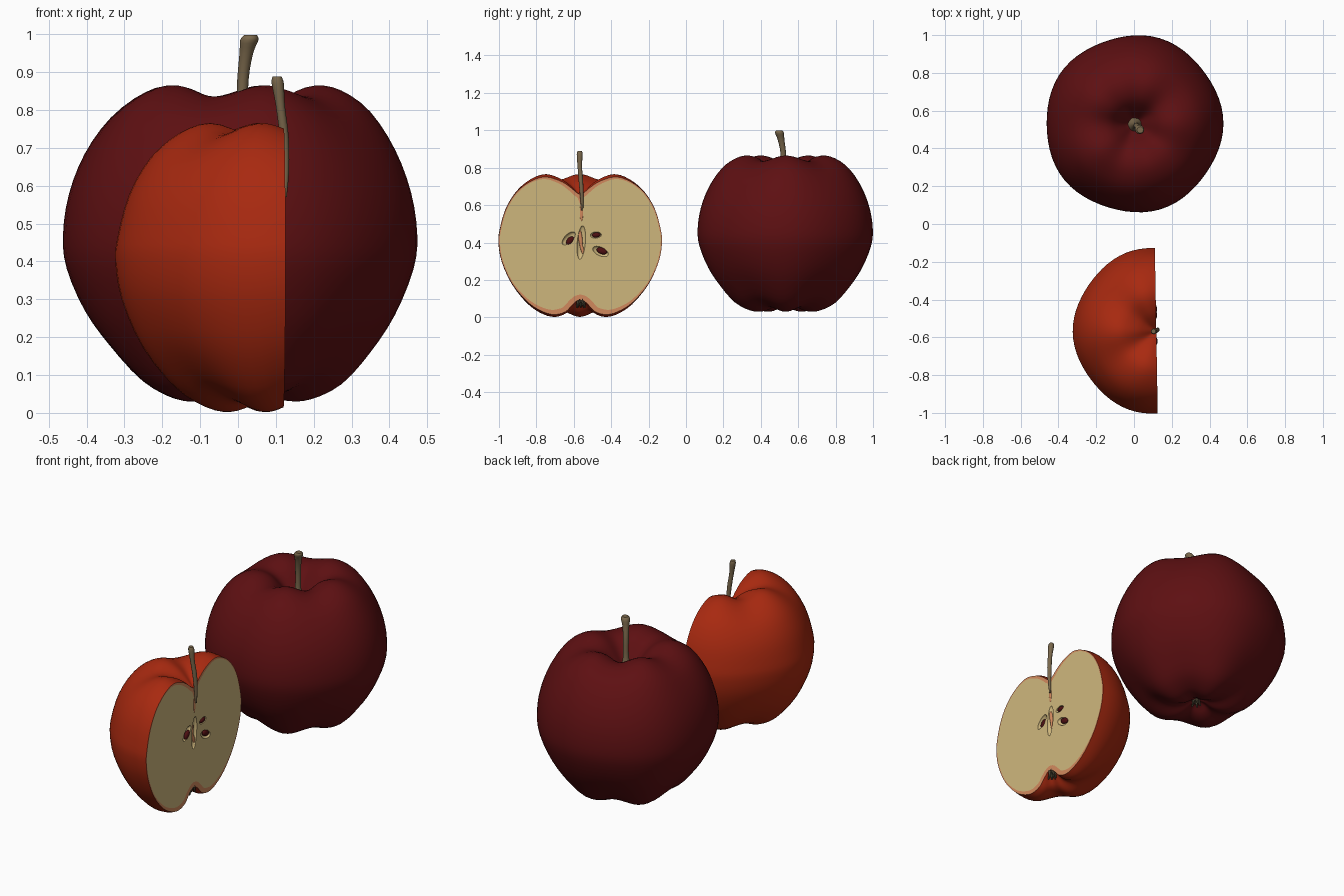
import bpy, bmesh, math
from mathutils import Vector, Matrix

if "Cube" in bpy.data.objects:
    bpy.data.objects.remove(bpy.data.objects["Cube"])


def mat(name, rgb):
    m = bpy.data.materials.new(name)
    m.diffuse_color = (*rgb, 1)
    m.use_nodes = True
    m.node_tree.nodes["Principled BSDF"].inputs["Base Color"].default_value = m.diffuse_color
    return m


DARK_RED = mat("dark red skin", (0.11, 0.005, 0.006))
ORANGE_RED = mat("orange red skin", (0.39, 0.022, 0.005))
FLESH = mat("cream flesh", (0.62, 0.47, 0.205))
SALMON = mat("salmon rind", (0.64, 0.25, 0.11))
STEM = mat("stem brown", (0.19, 0.135, 0.07))
SEED = mat("seed red", (0.075, 0.005, 0.006))
CALYX = mat("dried calyx", (0.075, 0.06, 0.035))


def smooth(obj, angle=35):
    bpy.ops.object.select_all(action='DESELECT')
    obj.select_set(True)
    bpy.context.view_layer.objects.active = obj
    bpy.ops.object.shade_smooth_by_angle(angle=math.radians(angle))


def finish(bm, name, mats, parent=None):
    bmesh.ops.recalc_face_normals(bm, faces=bm.faces)
    me = bpy.data.meshes.new(name)
    bm.to_mesh(me)
    bm.free()
    for m in mats:
        me.materials.append(m)
    o = bpy.data.objects.new(name, me)
    bpy.context.collection.objects.link(o)
    o.parent = parent
    smooth(o)
    return o


def spline(pts, n=3):
    """Catmull-Rom smoothing of a path."""
    p = [Vector(q) for q in pts]
    p = [2 * p[0] - p[1]] + p + [2 * p[-1] - p[-2]]
    out = []
    for a, b, c, d in zip(p, p[1:], p[2:], p[3:]):
        for k in range(n):
            t = k / n
            out.append(0.5 * (2 * b + (c - a) * t + (2 * a - 5 * b + 4 * c - d) * t * t
                              + (3 * b - a - 3 * c + d) * t ** 3))
    return out + [p[-2]]


def fruit(profile, lobe, a0, a1, segs):
    """Lathe with five soft lobes; returns the bmesh and its columns of vertices."""
    bm = bmesh.new()
    prof = spline(profile)
    R = max(p.x for p in prof)
    zmid = (max(p.y for p in prof) + min(p.y for p in prof)) / 2
    top = bm.verts.new((0, 0, prof[0].y))
    bottom = bm.verts.new((0, 0, prof[-1].y))
    full = a1 - a0 > 359
    cols = []
    for i in range(segs if full else segs + 1):
        a = math.radians(a0 + (a1 - a0) * i / segs)
        c = math.cos(5 * (a - math.radians(lobe)))
        col = [top]
        for r, z in prof[1:-1]:
            w = math.sin(math.pi * min(1, r / R))
            z2 = z + 0.015 * c * w * (1 if z > zmid else -1)
            r2 = r * (1 + 0.012 * c)
            col.append(bm.verts.new((r2 * math.cos(a), r2 * math.sin(a), z2)))
        cols.append(col + [bottom])
    for A, B in zip(cols, cols[1:] + (cols[:1] if full else [])):
        for k in range(len(A) - 1):
            q = list(dict.fromkeys((A[k], A[k + 1], B[k + 1], B[k])))
            bm.faces.new(q)
    return bm, cols


def tube(name, pts, radii, material, parent, sides=12):
    bm = bmesh.new()
    path = spline([(*p, r) for p, r in zip(pts, radii)])
    rings = []
    for p in path:
        rings.append([bm.verts.new((p[0] + p[3] * math.cos(t), p[1] + p[3] * math.sin(t), p[2]))
                      for t in (2 * math.pi * k / sides for k in range(sides))])
    for A, B in zip(rings, rings[1:]):
        for k in range(sides):
            j = (k + 1) % sides
            bm.faces.new((A[k], A[j], B[j], B[k]))
    bm.faces.new(rings[0])
    bm.faces.new(rings[-1])
    return finish(bm, name, [material], parent)


def blob(bm, loc, size, deg):
    m = Matrix.Translation(loc) @ Matrix.Rotation(math.radians(deg), 4, 'X') @ Matrix.Diagonal((*size, 1))
    bmesh.ops.create_uvsphere(bm, u_segments=20, v_segments=12, radius=1, matrix=m)


def blobs(name, items, mats, parent):
    bm = bmesh.new()
    for it in items:
        blob(bm, *it)
    return finish(bm, name, mats, parent)


def calyx(name, loc, angles, parent):
    """Small dried sepals pointing down out of the bottom hollow."""
    bm = bmesh.new()
    for a in angles:
        m = (Matrix.Translation(loc) @ Matrix.Rotation(math.radians(a), 4, 'Z')
             @ Matrix.Translation((0.016, 0, 0)) @ Matrix.Rotation(math.radians(160), 4, 'Y'))
        bmesh.ops.create_cone(bm, cap_ends=True, segments=6, radius1=0.014, radius2=0.003,
                              depth=0.05, matrix=m)
    return finish(bm, name, [CALYX], parent)


# Whole apple
whole_profile = [(0, .70), (.03, .708), (.07, .76), (.13, .825), (.20, .85), (.27, .837),
                 (.345, .785), (.41, .69), (.452, .58), (.468, .47), (.458, .38), (.41, .265),
                 (.345, .17), (.27, .09), (.19, .05), (.13, .043), (.08, .055), (.04, .08), (0, .09)]
bm, _ = fruit(whole_profile, 145, 0, 360, 64)
whole = finish(bm, "whole_apple", [DARK_RED])
whole.location = (0, .53, 0)
tube("whole_stem", [(.005, -.005, .69), (.007, -.005, .725), (.010, -.006, .78), (.013, -.010, .88),
                    (.022, -.022, .95), (.03, -.03, .985), (.033, -.032, .998)],
     [.05, .03, .016, .015, .018, .024, .017], STEM, whole)
calyx("whole_calyx", (.01, 0, .075), range(0, 360, 72), whole)

# Half apple: back half of the lathe, closed by a rind border and a flesh face
half_profile = [(0, .655), (.02, .667), (.06, .70), (.11, .73), (.19, .751), (.27, .725),
                (.345, .665), (.40, .575), (.43, .47), (.437, .40), (.42, .30), (.365, .18),
                (.28, .08), (.20, .03), (.137, .015), (.08, .03), (.045, .065), (.02, .088), (0, .095)]
bm, cols = fruit(half_profile, 180, 90, 270, 36)
loop = cols[0] + cols[-1][-2:0:-1]
for v in loop:
    v.co.x = 0
inner = []
for i, v in enumerate(loop):
    d = loop[(i + 1) % len(loop)].co - loop[i - 1].co
    n = Vector((0, -d.z, d.y)).normalized()
    if i == 0:
        n = Vector((0, 0, -1))
    if i == len(cols[0]) - 1:
        n = Vector((0, 0, 1))
    # loop runs clockwise on the +y side, so turn normals toward the core
    if n.dot(Vector((0, -d.z, d.y))) > 0 and 0 < i != len(cols[0]) - 1:
        n = Vector((0, d.z, -d.y)).normalized()
    r, z = abs(v.co.y), v.co.z
    t = .007
    if z > .5:
        t += .013 * max(0, 1 - r / .28)
    if z < .2:
        t += .02 * max(0, min(1, 1.5 - r / .24))
    if i == 0:
        t = .05
    inner.append(bm.verts.new(v.co + n * t))
for i in range(len(loop)):
    j = (i + 1) % len(loop)
    bm.faces.new((loop[i], loop[j], inner[j], inner[i])).material_index = 2
bm.faces.new(inner).material_index = 1
half_mats = [ORANGE_RED, FLESH, SALMON]
half = finish(bm, "half_apple", half_mats)

# Seed pockets carved into the flesh
pockets = [((0, -.062, .422), (.02, .045, .022), 45), ((0, .083, .44), (.016, .03, .017), 5),
           ((0, .108, .352), (.018, .045, .023), -25), ((0, .005, .40), (.016, .022, .09), -5)]
cutter = blobs("pocket_cutter", pockets, half_mats, None)
cutter.hide_render = True
for p in cutter.data.polygons:
    p.material_index = 1
mod = half.modifiers.new("pockets", 'BOOLEAN')
mod.operation = 'DIFFERENCE'
mod.solver = 'EXACT'
mod.object = cutter
bpy.context.view_layer.objects.active = half
bpy.ops.object.modifier_apply(modifier=mod.name)
bpy.data.objects.remove(cutter)
smooth(half)
half.location = (.118, -.565, 0)
half.rotation_euler.z = math.radians(1)

# Core details on the cut face
blobs("seeds", [((-.006, -.055, .41), (.012, .027, .016), 50), ((-.005, .085, .44), (.011, .023, .013), 5),
                ((-.006, .115, .355), (.012, .029, .017), -20)], [SEED], half)
blobs("core_strip", [((-.012, .0, .425), (.008, .011, .055), 8),
                     ((-.012, .012, .36), (.008, .009, .045), 18),
                     ((0, .006, .56), (.003, .009, .045), 0)], [SALMON], half)
tube("half_stem", [(.006, .01, .57), (.008, .008, .64), (.004, .003, .73), (-.006, -.003, .81),
                   (-.013, -.003, .87), (-.015, -.003, .888)],
     [.005, .009, .012, .012, .016, .012], STEM, half)
calyx("half_calyx", (-.012, .003, .075), (90, 135, 180, 225, 270), half)
